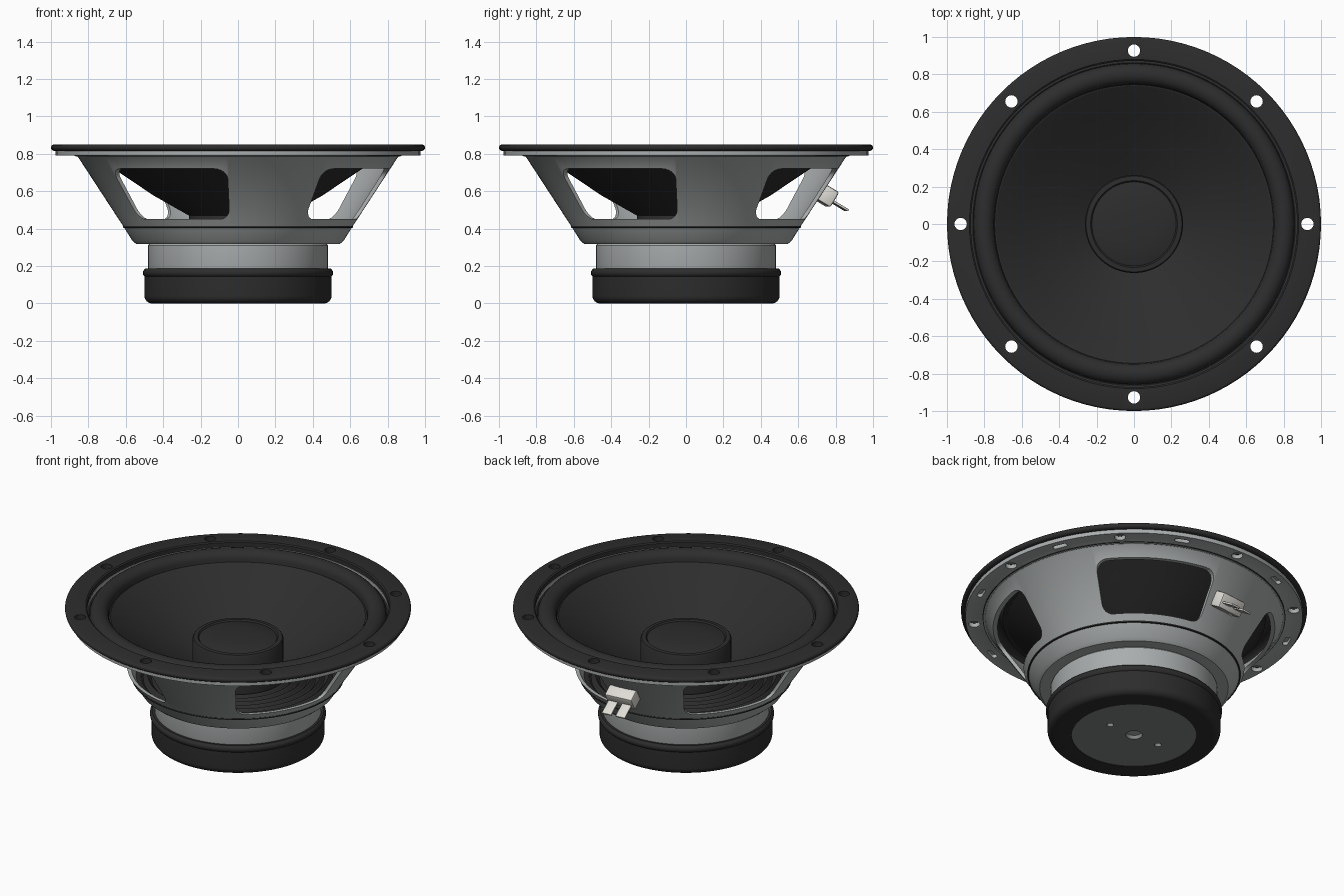
import bpy, bmesh
from math import sin, cos, pi, radians
from mathutils import Matrix, Vector

cube = bpy.data.objects.get("Cube")
if cube:
    bpy.data.objects.remove(cube, do_unlink=True)


def material(name, rgb, rough=0.6):
    m = bpy.data.materials.new(name)
    m.use_nodes = True
    m.diffuse_color = (*rgb, 1)
    node = m.node_tree.nodes["Principled BSDF"]
    node.inputs["Base Color"].default_value = (*rgb, 1)
    node.inputs["Roughness"].default_value = rough
    return m


BLACK = material("matte_black", (0.026, 0.026, 0.026))
GREY = material("metal_grey", (0.40, 0.42, 0.42))
DARK = material("dark_metal", (0.22, 0.235, 0.23))
CREAM = material("terminal_cream", (0.74, 0.72, 0.67))


def finish(name, bm, mat):
    bmesh.ops.recalc_face_normals(bm, faces=bm.faces)
    mesh = bpy.data.meshes.new(name)
    bm.to_mesh(mesh)
    bm.free()
    ob = bpy.data.objects.new(name, mesh)
    bpy.context.collection.objects.link(ob)
    mesh.materials.append(mat)
    return ob


def activate(ob):
    bpy.ops.object.select_all(action="DESELECT")
    ob.select_set(True)
    bpy.context.view_layer.objects.active = ob


def smooth(ob):
    activate(ob)
    bpy.ops.object.shade_smooth_by_angle(angle=radians(32))


def lathe(name, profile, mat, closed=True, steps=96):
    """Spin (radius, height) points about the z axis."""
    bm = bmesh.new()
    verts = [bm.verts.new((r, 0, z)) for r, z in profile]
    pairs = list(zip(verts, verts[1:]))
    if closed:
        pairs.append((verts[-1], verts[0]))
    edges = [bm.edges.new(p) for p in pairs]
    bmesh.ops.spin(bm, geom=verts + edges, cent=(0, 0, 0), axis=(0, 0, 1),
                   angle=2 * pi, steps=steps, use_merge=True)
    bmesh.ops.remove_doubles(bm, verts=bm.verts, dist=1e-4)
    return finish(name, bm, mat)


def cut(ob, cutter):
    mod = ob.modifiers.new("cut", "BOOLEAN")
    mod.operation = "DIFFERENCE"
    mod.solver = "EXACT"
    mod.object = cutter
    activate(ob)
    bpy.ops.object.modifier_apply(modifier=mod.name)


def prism(bm, near, far):
    """Closed solid between two matching outlines."""
    a = [bm.verts.new(p) for p in near]
    b = [bm.verts.new(p) for p in far]
    n = len(a)
    for i in range(n):
        j = (i + 1) % n
        bm.faces.new((a[i], a[j], b[j], b[i]))
    caps = [bm.faces.new(a), bm.faces.new(b)]
    bmesh.ops.triangulate(bm, faces=caps)


def arc(cx, cy, rx, ry, start, end, n):
    return [(cx + rx * cos(radians(start + (end - start) * i / n)),
             cy + ry * sin(radians(start + (end - start) * i / n))) for i in range(n + 1)]


def rounded_rect(half_w, half_h, rw, rh, n=6):
    pts = []
    for sx, sy, a in ((1, 1, 0), (-1, 1, 90), (-1, -1, 180), (1, -1, 270)):
        pts += arc(sx * (half_w - rw), sy * (half_h - rh), rw, rh, a, a + 90, n)
    return pts


# Basket with its flange
basket = lathe("basket", [
    (0.975, 0.815), (0.975, 0.79), (0.87, 0.79), (0.855, 0.782), (0.612, 0.41),
    (0.565, 0.335), (0.545, 0.318), (0.3, 0.318), (0.3, 0.335), (0.54, 0.34),
    (0.59, 0.41), (0.83, 0.785), (0.87, 0.785), (0.87, 0.815)], GREY)

# Four rounded window openings, tapering toward the axis
bm = bmesh.new()
for k in range(4):
    mid = radians(60 + 90 * k)
    outline = rounded_rect(radians(26), 0.135, radians(5), 0.055)
    prism(bm, *[[(r * cos(mid + a), r * sin(mid + a), 0.585 + h) for a, h in outline]
                for r in (0.4, 1.2)])
windows = finish("window_cutter", bm, GREY)
cut(basket, windows)

# Blind slots under the flange, between the screw holes
bm = bmesh.new()
for k in range(8):
    turn = Matrix.Rotation(radians(22.5 + 45 * k), 3, "Z")
    slot = rounded_rect(0.016, 0.045, 0.015, 0.015, 4)
    prism(bm, *[[turn @ Vector((0.925 + x, y, z)) for x, y in slot] for z in (0.7, 0.811)])
slots = finish("slot_cutter", bm, GREY)
cut(basket, slots)

# Top gasket ring with a rounded outer edge
gasket = lathe("gasket_ring", [(0.872, 0.816), (0.985, 0.816)]
               + arc(0.985, 0.833, 0.015, 0.016, -60, 80, 6)
               + [(0.88, 0.85), (0.872, 0.844)], BLACK)

# Eight screw holes through gasket and flange
bm = bmesh.new()
for k in range(8):
    a = radians(45 * k)
    bmesh.ops.create_cone(bm, cap_ends=True, segments=24, radius1=0.033, radius2=0.033, depth=0.4,
                          matrix=Matrix.Translation((0.927 * cos(a), 0.927 * sin(a), 0.8)))
screws = finish("screw_cutter", bm, GREY)
for part in (gasket, basket):
    cut(part, screws)

# Half-roll surround
surround = lathe("surround", [(0.875, 0.787), (0.875, 0.793), (0.862, 0.793)]
                 + arc(0.803, 0.79, 0.055, 0.05, 0, 180, 12)
                 + [(0.745, 0.778), (0.725, 0.772), (0.725, 0.765), (0.76, 0.77)]
                 + arc(0.803, 0.787, 0.042, 0.04, 180, 0, 10), BLACK)

# Slightly curved cone
cone = lathe("cone", [(0.738, 0.782), (0.728, 0.776), (0.61, 0.695), (0.45, 0.588), (0.26, 0.48),
                      (0.26, 0.468), (0.45, 0.576), (0.61, 0.683), (0.735, 0.766)], BLACK)

# Voice coil former and raised dust cap
dust_cap = lathe("dust_cap", [(0, 0.36), (0.262, 0.36), (0.262, 0.64), (0.256, 0.65), (0.232, 0.652),
                              (0.225, 0.644), (0.215, 0.648), (0.12, 0.66), (0, 0.664)],
                 BLACK, closed=False)

# Corrugated spider, with its rim showing as a thin line around the basket
ripple = [(0.27 + 0.29 * i / 48, 0.4 + 0.012 * sin(2 * pi * 6 * i / 48)) for i in range(49)]
spider = lathe("spider", ripple + [(0.6, 0.413), (0.616, 0.413), (0.616, 0.405), (0.57, 0.395)]
               + [(r, z - 0.01) for r, z in reversed(ripple)], BLACK)

# Magnet and its rubber boot
magnet = lathe("magnet", [(0, 0.03), (0.47, 0.03), (0.482, 0.05), (0.482, 0.31),
                          (0.474, 0.319), (0, 0.319)], GREY, closed=False)
boot = lathe("magnet_boot", [(0.36, 0.0)] + arc(0.46, 0.04, 0.04, 0.04, -90, 0, 8)
             + [(0.5, 0.145)] + arc(0.496, 0.163, 0.013, 0.018, -60, 60, 6)
             + [(0.496, 0.186), (0.478, 0.186), (0.478, 0.04), (0.36, 0.04)], BLACK)

# Back plate with a centre vent and two small holes
plate = lathe("back_plate", [(0, 0.004), (0.362, 0.004), (0.362, 0.029), (0, 0.029)],
              DARK, closed=False)
bm = bmesh.new()
for x, r in ((0, 0.048), (-0.18, 0.02), (0.18, 0.02)):
    bmesh.ops.create_cone(bm, cap_ends=True, segments=32, radius1=r, radius2=r, depth=0.2,
                          matrix=Matrix.Translation((x, 0, 0)))
vents = finish("vent_cutter", bm, GREY)
cut(plate, vents)

for helper in (windows, slots, screws, vents):
    bpy.data.objects.remove(helper, do_unlink=True)

# Terminal block with two tabs, square to the sloping basket wall
around = Matrix.Rotation(radians(96), 4, "Z")
seat = around @ Matrix.Translation((0.755, 0, 0.575)) @ Matrix.Rotation(radians(31), 4, "Y")


def block(name, size, offset, bevel):
    bm = bmesh.new()
    bmesh.ops.create_cube(bm, size=1, matrix=Matrix.Diagonal((*size, 1)))
    bmesh.ops.bevel(bm, geom=bm.edges[:], offset=bevel, segments=2, affect="EDGES", profile=0.5)
    bmesh.ops.transform(bm, verts=bm.verts, matrix=seat @ Matrix.Translation(offset))
    return finish(name, bm, CREAM)


terminals = [block("terminal_block", (0.085, 0.18, 0.095), (0, 0, 0), 0.012)]
for side, label in ((-1, "left"), (1, "right")):
    terminals.append(block("terminal_tab_" + label, (0.11, 0.062, 0.012),
                           (0.08, 0.045 * side, -0.01), 0.003))

for ob in [basket, gasket, surround, cone, dust_cap, spider, magnet, boot, plate] + terminals:
    smooth(ob)
